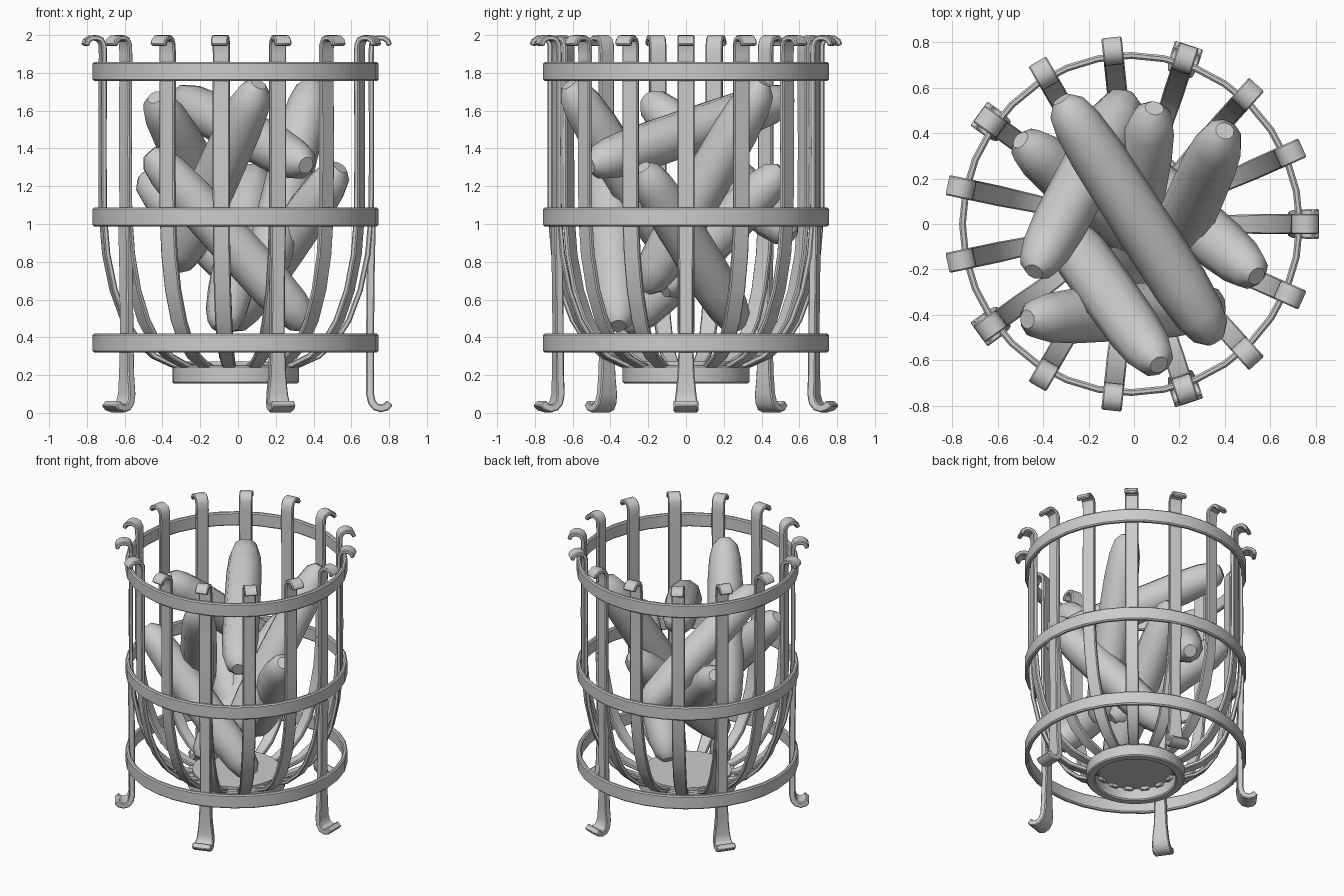
import bpy, bmesh, math
from mathutils import Vector, Matrix

if "Cube" in bpy.data.objects:
    bpy.data.objects.remove(bpy.data.objects["Cube"])

CX = -0.013  # basket axis


def finish(name, bm, bevel=0.0, angle=35):
    bmesh.ops.recalc_face_normals(bm, faces=bm.faces)
    me = bpy.data.meshes.new(name)
    bm.to_mesh(me)
    bm.free()
    ob = bpy.data.objects.new(name, me)
    bpy.context.collection.objects.link(ob)
    if bevel:
        m = ob.modifiers.new("bevel", "BEVEL")
        m.width, m.segments, m.limit_method = bevel, 1, "ANGLE"
        m.angle_limit = math.radians(50)
    bpy.ops.object.select_all(action="DESELECT")
    ob.select_set(True)
    bpy.context.view_layer.objects.active = ob
    bpy.ops.object.shade_smooth_by_angle(angle=math.radians(angle))
    return ob


def loft(bm, loops, closed=False):
    rows = [[bm.verts.new(p) for p in loop] for loop in loops]
    n = len(rows[0])
    for i in range(len(rows) - (0 if closed else 1)):
        a, b = rows[i], rows[(i + 1) % len(rows)]
        for j in range(n):
            k = (j + 1) % n
            bm.faces.new((a[j], a[k], b[k], b[j]))
    if not closed:
        bm.faces.new(rows[0])
        bm.faces.new(rows[-1])


def band(name, r0, r1, z0, z1, seg=32):
    bm = bmesh.new()
    loops = []
    for i in range(seg):
        a = 2 * math.pi * i / seg
        c, s = math.cos(a), math.sin(a)
        loops.append([(CX + r * c, r * s, z)
                      for r, z in ((r0, z0), (r1, z0), (r1, z1), (r0, z1))])
    loft(bm, loops, closed=True)
    return finish(name, bm, 0.008)


def strip(name, path, t, angle):
    """Flat bar swept along (radius, height, width) points, turned about the axis."""
    bm = bmesh.new()
    pts = [Vector((r, 0, z)) for r, z, w in path]
    rot = Matrix.Translation((CX, 0, 0)) @ Matrix.Rotation(angle, 4, "Z")
    loops = []
    for i, p in enumerate(pts):
        d = (pts[min(i + 1, len(pts) - 1)] - pts[max(i - 1, 0)]).normalized()
        n = Vector((d.z, 0, -d.x)) * t / 2
        w = Vector((0, path[i][2] / 2, 0))
        loops.append([rot @ q for q in (p + n + w, p + n - w, p - n - w, p - n + w)])
    loft(bm, loops)
    return finish(name, bm, 0.006, 40)


def log(name, a, b, r=0.124, seg=10):
    a, b = Vector(a), Vector(b)
    d = b - a
    L = d.length
    q = d.to_track_quat("Z", "Y")
    prof = [(0, .042), (.045, .085), (.14, .108), (.3, r * .97), (L / 2, r),
            (L - .3, r), (L - .14, .112), (L - .045, .088), (L, .045)]
    bm = bmesh.new()
    loft(bm, [[a + q @ Vector((rr * math.cos(2 * math.pi * k / seg),
                               rr * math.sin(2 * math.pi * k / seg), h))
               for k in range(seg)] for h, rr in prof])
    return finish(name, bm, 0, 45)


# hoops and base ring
for name, z in (("top_hoop", 1.757), ("middle_hoop", 0.987), ("bottom_hoop", 0.32)):
    band(name, 0.727, 0.757, z, z + 0.1)
band("base_ring", 0.275, 0.335, 0.155, 0.25)

# base plate
bm = bmesh.new()
bmesh.ops.create_cone(bm, cap_ends=True, segments=32, radius1=0.30, radius2=0.30,
                      depth=0.02, matrix=Matrix.Translation((CX, 0, 0.262)))
finish("base_plate", bm)

# curved slats with hooked tops
slat = [(0.25, 0.235, .06), (0.34, 0.255, .07), (0.44, 0.30, .08), (0.53, 0.38, .085),
        (0.60, 0.49, .09), (0.66, 0.65, .09), (0.70, 0.84, .09), (0.718, 1.05, .09),
        (0.72, 1.4, .09), (0.718, 1.9, .09), (0.72, 1.95, .09), (0.733, 1.976, .09),
        (0.757, 1.986, .09), (0.785, 1.984, .09), (0.806, 1.97, .09), (0.815, 1.945, .09)]
for i in range(15):
    strip(f"slat_{i + 1}", slat, 0.028, math.radians(24 * i))

# legs with flared curled feet
leg = [(0.722, 1.06, .085), (0.715, 0.7, .075), (0.712, 0.4, .075), (0.713, 0.2, .09),
       (0.712, 0.1, .11), (0.722, 0.056, .12), (0.742, 0.032, .128),
       (0.77, 0.024, .13), (0.797, 0.032, .13), (0.817, 0.053, .13)]
for i in range(5):
    strip(f"leg_{i + 1}", leg, 0.042, math.radians(72 * i))

# logs, upper end to lower end
logs = [((-0.32, 0.55, 1.67), (0.36, -0.51, 1.31)),
        ((0.11, -0.62, 1.74), (-0.33, 0.0, 0.77)),
        ((-0.44, -0.21, 1.67), (-0.03, 0.56, 0.93)),
        ((0.40, 0.41, 1.75), (0.12, -0.22, 0.65)),
        ((-0.47, -0.42, 1.38), (0.37, -0.36, 0.46)),
        ((0.54, -0.23, 1.30), (-0.05, 0.28, 0.46)),
        ((0.09, 0.51, 1.29), (-0.08, -0.33, 0.45)),
        ((-0.50, 0.37, 1.25), (0.1, -0.12, 0.65))]
for i, (a, b) in enumerate(logs):
    log(f"log_{i + 1}", a, b)
